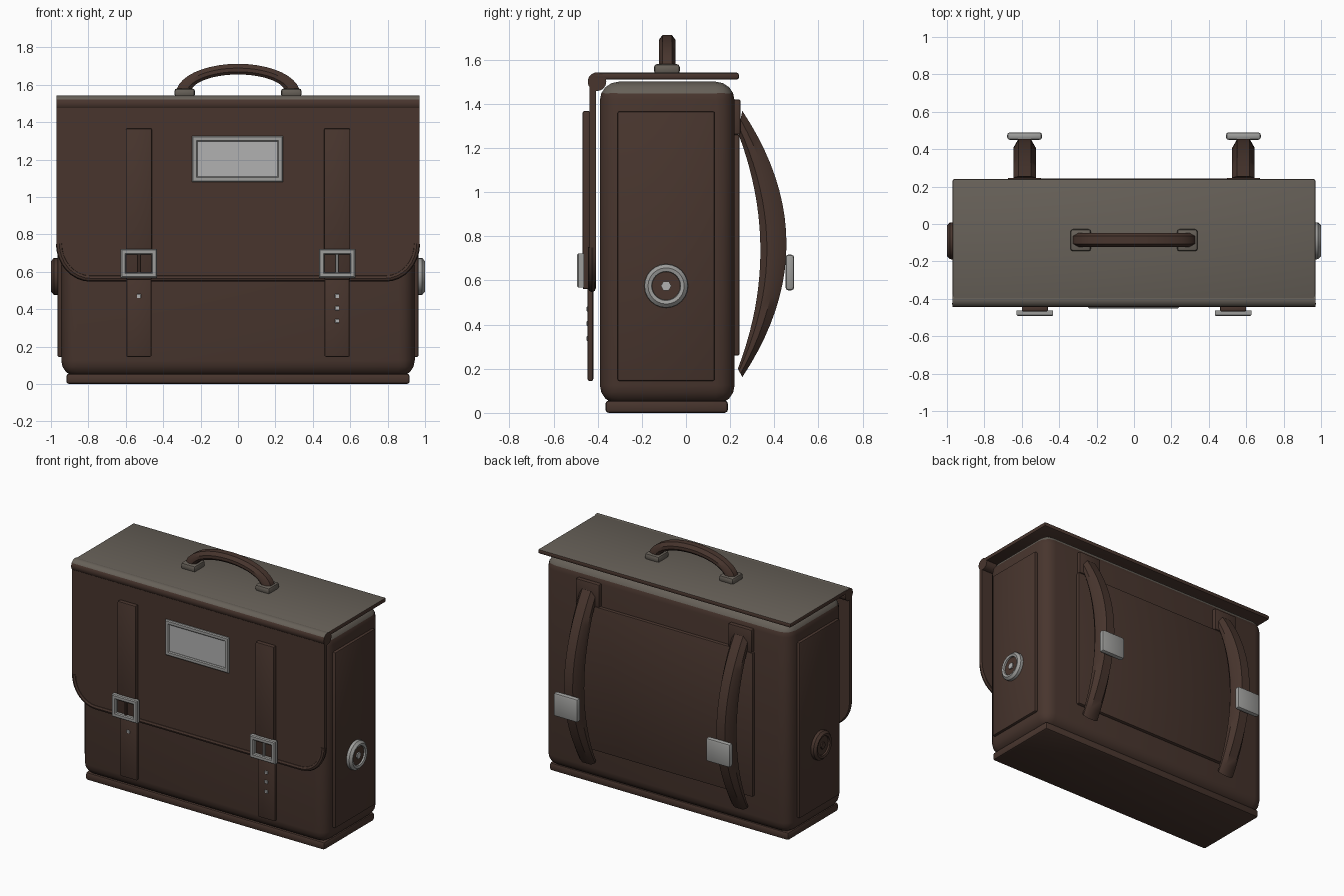
import bpy, bmesh, math
from mathutils import Vector, Matrix

if "Cube" in bpy.data.objects:
    bpy.data.objects.remove(bpy.data.objects["Cube"])


def material(name, rgb):
    m = bpy.data.materials.new(name)
    m.diffuse_color = (*rgb, 1)
    m.use_nodes = True
    m.node_tree.nodes["Principled BSDF"].inputs["Base Color"].default_value = m.diffuse_color
    return m


BROWN = material("brown leather", (0.065, 0.036, 0.027))
TAUPE = material("taupe top leather", (0.135, 0.118, 0.098))
METAL = material("grey metal", (0.34, 0.34, 0.33))
LIGHT = material("light label", (0.44, 0.44, 0.44))


def finish(name, bm, mat, top=None, rule=None):
    """Make an object; faces matching the rule get the second material."""
    bmesh.ops.recalc_face_normals(bm, faces=bm.faces[:])
    bm.normal_update()
    if rule:
        for f in bm.faces:
            f.material_index = int(rule(f))
    me = bpy.data.meshes.new(name)
    bm.to_mesh(me)
    bm.free()
    me.materials.append(mat)
    if top:
        me.materials.append(top)
    ob = bpy.data.objects.new(name, me)
    bpy.context.collection.objects.link(ob)
    smooth(ob)
    return ob


def smooth(ob):
    bpy.ops.object.select_all(action='DESELECT')
    ob.select_set(True)
    bpy.context.view_layer.objects.active = ob
    bpy.ops.object.shade_smooth_by_angle(angle=math.radians(35))


def box(name, lo, hi, mat, bevel=0.008, segs=2, top=None, rule=None):
    bm = bmesh.new()
    bmesh.ops.create_cube(bm, size=1)
    lo, hi = Vector(lo), Vector(hi)
    for v in bm.verts:
        v.co = Vector([lo[i] + (hi[i] - lo[i]) * (v.co[i] + 0.5) for i in range(3)])
    if bevel:
        bmesh.ops.bevel(bm, geom=bm.edges[:], offset=bevel, segments=segs,
                        profile=0.5, affect='EDGES')
    return finish(name, bm, mat, top, rule)


def cylinder_x(name, x0, x1, y, z, r, mat, sides=24, r2=None, top=None, rule=None):
    bm = bmesh.new()
    bmesh.ops.create_cone(bm, cap_ends=True, segments=sides, radius1=r,
                          radius2=r if r2 is None else r2, depth=abs(x1 - x0))
    s = 1 if x1 > x0 else -1
    bmesh.ops.transform(bm, verts=bm.verts[:], matrix=Matrix.Translation(((x0 + x1) / 2, y, z))
                        @ Matrix.Rotation(s * math.pi / 2, 4, 'Y'))
    return finish(name, bm, mat, top, rule)


def bridge(bm, rings, closed=False):
    n = len(rings[0])
    for i in range(len(rings) - (0 if closed else 1)):
        a, b = rings[i], rings[(i + 1) % len(rings)]
        for j in range(n):
            bm.faces.new((a[j], a[(j + 1) % n], b[(j + 1) % n], b[j]))


def frame(name, cx, cz, w, h, border, y0, y1, mat):
    """Rectangular ring facing -y with a chamfered front."""
    bm = bmesh.new()
    c = 0.006
    rings = []
    for inset, y in ((0, y1), (0, y0 + c), (c, y0), (border - c, y0), (border, y0 + c), (border, y1)):
        a, b = w / 2 - inset, h / 2 - inset
        rings.append([bm.verts.new((cx + sx * a, y, cz + sz * b))
                      for sx, sz in ((-1, -1), (1, -1), (1, 1), (-1, 1))])
    bridge(bm, rings, True)
    return finish(name, bm, mat)


def loft(name, inner, outer, axis, half, mat):
    """Chamfered band between an inner and an outer curve."""
    bm = bmesh.new()
    section = ((-0.65, 0), (0.65, 0), (1, 0.25), (1, 0.6), (0.55, 1), (-0.55, 1), (-1, 0.6), (-1, 0.25))
    rings = [[bm.verts.new(a.lerp(b, f) + axis * half * w) for w, f in section]
             for a, b in zip(inner, outer)]
    bridge(bm, rings)
    bm.faces.new(rings[0])
    bm.faces.new(rings[-1])
    return finish(name, bm, mat)


# Main body, base and side panels
box("body", (-0.945, -0.39, 0.04), (0.945, 0.22, 1.50), BROWN, 0.085, 4, TAUPE,
    lambda f: f.calc_center_median().z > 1.45)
box("base", (-0.918, -0.365, 0), (0.918, 0.19, 0.056), BROWN, 0.015)
for s, side in ((-1, "left"), (1, "right")):
    xs = sorted((s * 0.93, s * 0.965))
    box(side + "_side_panel", (xs[0], -0.31, 0.145), (xs[1], 0.13, 1.365), BROWN)

# Flap: top sheet, rolled front edge, rounded front sheet, piping
up = lambda f: f.normal.z > 0.5
box("flap_top", (-0.97, -0.42, 1.51), (0.97, 0.24, 1.541), BROWN, 0.01, 2, TAUPE, up)
cylinder_x("flap_roll", -0.97, 0.97, -0.403, 1.5, 0.042, BROWN, 24, None, TAUPE, up)

corner = [(0.80 + 0.17 * math.cos(a), 0.75 - 0.185 * math.sin(a))
          for a in [i * math.pi / 16 for i in range(9)]]
edge = corner + [(-x, z) for x, z in reversed(corner)]
bm = bmesh.new()
face = bm.faces.new([bm.verts.new((x, -0.436, z)) for x, z in [(0.97, 1.5)] + edge + [(-0.97, 1.5)]])
ext = bmesh.ops.extrude_face_region(bm, geom=[face])
for v in ext["geom"]:
    if isinstance(v, bmesh.types.BMVert):
        v.co.y = -0.408
finish("flap_front", bm, BROWN)

cu = bpy.data.curves.new("flap_piping", 'CURVE')
cu.dimensions = '3D'
cu.bevel_depth = 0.018
cu.bevel_resolution = 2
cu.use_fill_caps = True
sp = cu.splines.new('POLY')
sp.points.add(len(edge) - 1)
for p, (x, z) in zip(sp.points, edge):
    p.co = (x * 0.985, -0.426, z, 1)
cu.materials.append(BROWN)
piping = bpy.data.objects.new("flap_piping", cu)
bpy.context.collection.objects.link(piping)
bpy.ops.object.select_all(action='DESELECT')
piping.select_set(True)
bpy.context.view_layer.objects.active = piping
bpy.ops.object.convert(target='MESH')
smooth(bpy.context.view_layer.objects.active)

# Front straps, buckles and strap holes
for s, side in ((-1, "left"), (1, "right")):
    c = s * 0.53
    box(side + "_upper_strap", (c - 0.07, -0.468, 0.56), (c + 0.07, -0.434, 1.367), BROWN)
    box(side + "_lower_strap", (c - 0.067, -0.446, 0.145), (c + 0.067, -0.42, 0.6), BROWN)
    frame(side + "_buckle", c, 0.645, 0.195, 0.155, 0.03, -0.493, -0.462, METAL)
    box(side + "_buckle_prong", (c - 0.008, -0.482, 0.58), (c + 0.008, -0.466, 0.71),
        METAL if s > 0 else BROWN, 0.003, 1)
    for i, z in enumerate((0.47, 0.405, 0.337)):
        if s > 0 or i == 0:
            box(f"{side}_strap_hole_{i + 1}", (c - 0.011, -0.45, z - 0.011),
                (c + 0.011, -0.444, z + 0.011), LIGHT, 0.002, 1)

# Label holder
frame("label_frame", -0.002, 1.203, 0.487, 0.245, 0.03, -0.451, -0.434, METAL)
box("label_card", (-0.22, -0.441, 1.10), (0.216, -0.435, 1.305), LIGHT, 0)

# Side studs: ring, dished centre and hexagonal pin
for s, side in ((-1, "left"), (1, "right")):
    bm = bmesh.new()
    rings = []
    for x, r in ((0.955, 0.1), (0.985, 0.098), (1.0, 0.082), (0.996, 0.066), (0.975, 0.062)):
        rings.append([bm.verts.new((s * x, -0.09 + r * math.cos(a), 0.575 + r * math.sin(a)))
                      for a in [j * math.tau / 24 for j in range(24)]])
    bridge(bm, rings, True)
    finish(side + "_stud_ring", bm, METAL if s > 0 else BROWN)
    cylinder_x(side + "_stud_centre", s * 0.95, s * 0.985, -0.09, 0.575, 0.066, BROWN)
    cylinder_x(side + "_stud_pin", s * 0.97, s * 0.993, -0.09, 0.575, 0.024, LIGHT if s > 0 else BROWN, 6)

# Carrying handle with feet
angles = [i * math.pi / 20 for i in range(21)]
arc = lambda rx, rz: [Vector((rx * math.cos(a), -0.085, 1.555 + rz * math.sin(a))) for a in angles]
loft("handle", arc(0.255, 0.10), arc(0.33, 0.157), Vector((0, 1, 0)), 0.038, BROWN)
for s, side in ((-1, "left"), (1, "right")):
    c = s * 0.285
    box(side + "_handle_foot", (c - 0.055, -0.145, 1.535), (c + 0.055, -0.028, 1.58), TAUPE, 0.014)

# Back panel, shoulder straps, tabs and buckles
box("back_panel", (-0.68, 0.20, 0.26), (0.68, 0.243, 1.26), BROWN)
ts = [-1 + i / 10 for i in range(21)]
for s, side in ((-1, "left"), (1, "right")):
    c = s * 0.585
    outer = [Vector((c, 0.255 + 0.2 * (1 - t * t), 0.765 + 0.603 * t)) for t in ts]
    inner = [Vector((c, 0.235 + 0.102 * (1 - t * t), 0.735 + 0.535 * t)) for t in ts]
    loft(side + "_shoulder_strap", inner, outer, Vector((1, 0, 0)), 0.06, BROWN)
    box(side + "_strap_tab", (c - 0.09, 0.20, 1.26), (c + 0.09, 0.247, 1.42), BROWN)
    box(side + "_back_buckle", (c - 0.093, 0.45, 0.555), (c + 0.093, 0.49, 0.717), METAL, 0.014)
